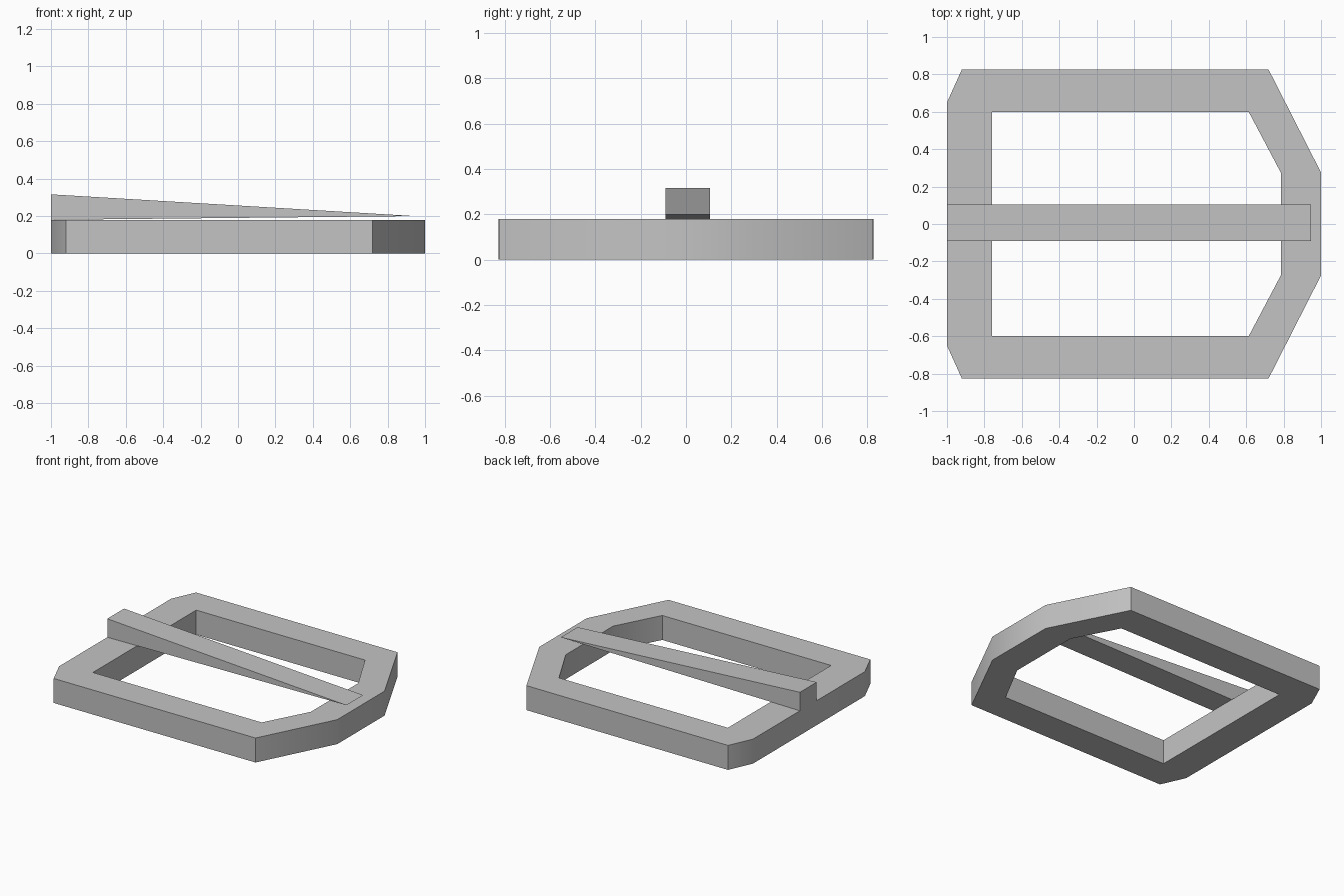
import bpy
import bmesh
from mathutils import Vector

cube = bpy.data.objects.get("Cube")
if cube:
    bpy.data.objects.remove(cube, do_unlink=True)

grey = bpy.data.materials.new("plain_grey")
grey.use_nodes = True
colour = (0.55, 0.55, 0.55, 1)
grey.diffuse_color = colour
grey.node_tree.nodes["Principled BSDF"].inputs["Base Color"].default_value = colour


def extruded(name, loops, depth):
    """Fill closed outlines (later ones become holes) and extrude by depth."""
    bm = bmesh.new()
    for loop in loops:
        verts = [bm.verts.new(p) for p in loop]
        for a, b in zip(verts, verts[1:] + verts[:1]):
            bm.edges.new((a, b))
    bmesh.ops.triangle_fill(bm, edges=bm.edges[:], use_beauty=True)
    result = bmesh.ops.extrude_face_region(bm, geom=bm.faces[:], use_keep_orig=True)
    moved = [g for g in result["geom"] if isinstance(g, bmesh.types.BMVert)]
    bmesh.ops.translate(bm, verts=moved, vec=Vector(depth))
    bmesh.ops.recalc_face_normals(bm, faces=bm.faces[:])
    mesh = bpy.data.meshes.new(name)
    bm.to_mesh(mesh)
    bm.free()
    mesh.materials.append(grey)
    obj = bpy.data.objects.new(name, mesh)
    bpy.context.collection.objects.link(obj)
    bpy.ops.object.select_all(action="DESELECT")
    obj.select_set(True)
    bpy.context.view_layer.objects.active = obj
    bpy.ops.object.shade_smooth_by_angle(angle=0.52)
    return obj


def mirrored(half):
    """Complete a half outline on the -y side with its mirror image."""
    return [(x, y, 0) for x, y in half] + [(x, -y, 0) for x, y in reversed(half)]


# Buckle frame: chamfered ring with an angled nose
outer = mirrored([(-1, -0.65), (-0.92, -0.827), (0.72, -0.825), (1, -0.275)])
inner = mirrored([(-0.76, -0.6), (0.613, -0.6), (0.785, -0.275)])
extruded("buckle_frame", [outer, inner], (0, 0, 0.18))

# Prong: long wedge tapering to a thin tip
side = [(-1, -0.09, 0.18), (0.945, -0.09, 0.2), (-1, -0.09, 0.316)]
extruded("buckle_prong", [side], (0, 0.195, 0))
